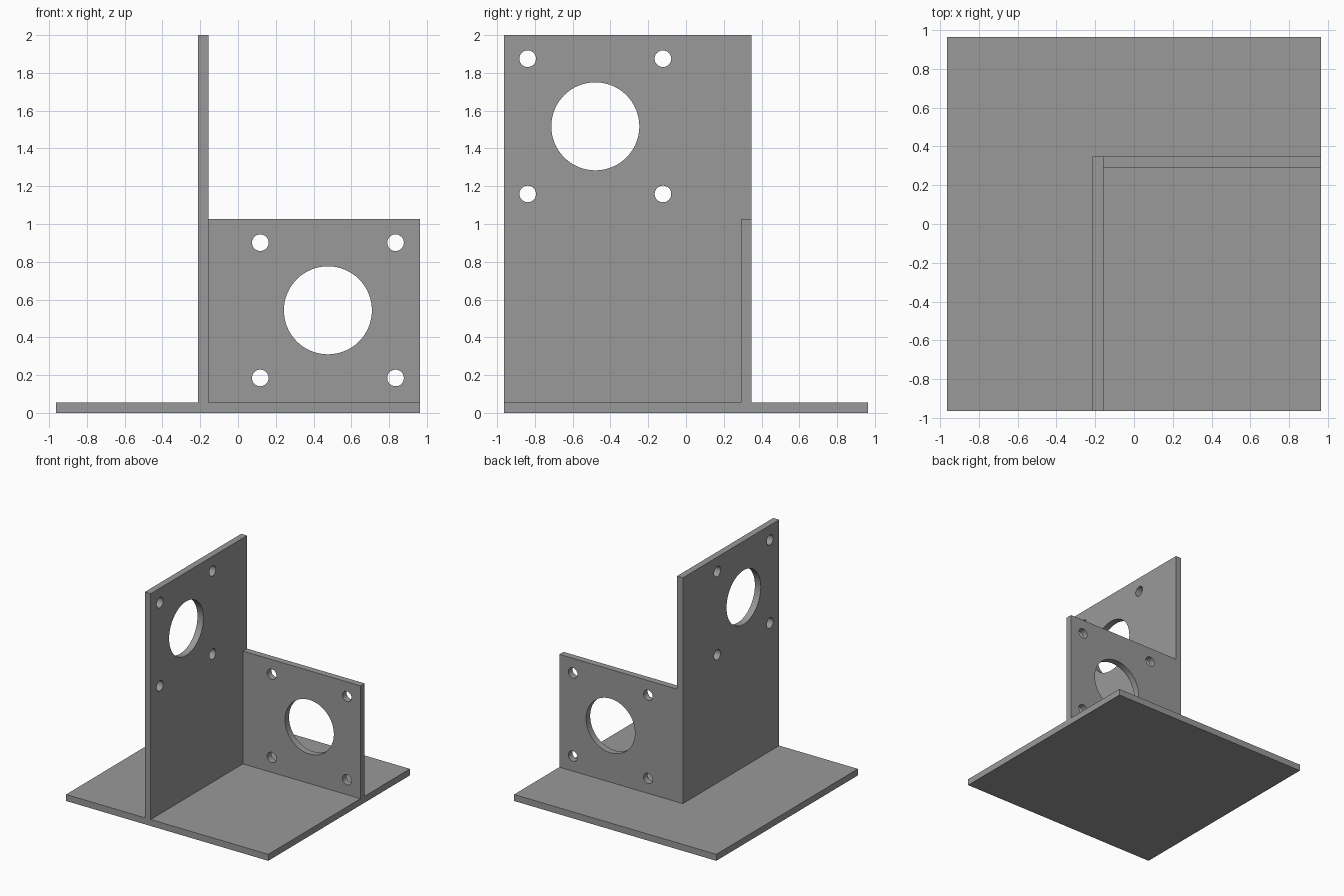
import bpy, bmesh, math
from mathutils import Matrix

if "Cube" in bpy.data.objects:
    bpy.data.objects.remove(bpy.data.objects["Cube"])

T = 0.056          # sheet thickness
H = 0.963          # half width of the base

grey = bpy.data.materials.new("plain grey")
grey.diffuse_color = (0.32, 0.32, 0.32, 1)
grey.use_nodes = True
grey.node_tree.nodes["Principled BSDF"].inputs["Base Color"].default_value = grey.diffuse_color


def circle(cu, cv, r, n):
    return [(cu + r * math.cos(2 * math.pi * i / n),
             cv + r * math.sin(2 * math.pi * i / n)) for i in range(n)]


def rect(u0, u1, v0, v1):
    return [(u0, v0), (u1, v0), (u1, v1), (u0, v1)]


def motor_holes(cu, cv):
    """Large centre bore with four screw holes around it."""
    holes = [circle(cu, cv, 0.233, 64)]
    for su in (-1, 1):
        for sv in (-1, 1):
            holes.append(circle(cu + su * 0.358, cv + sv * 0.358, 0.044, 32))
    return holes


def sheet(name, loops, matrix):
    """Flat sheet: outline plus holes, filled, thickened and placed."""
    cu = bpy.data.curves.new(name + "_profile", 'CURVE')
    cu.dimensions = '2D'
    cu.fill_mode = 'BOTH'
    cu.extrude = T / 2
    for pts in loops:
        sp = cu.splines.new('POLY')
        sp.points.add(len(pts) - 1)
        for p, (u, v) in zip(sp.points, pts):
            p.co = (u, v, 0, 1)
        sp.use_cyclic_u = True
    tmp = bpy.data.objects.new(name + "_profile", cu)
    bpy.context.collection.objects.link(tmp)
    bpy.context.view_layer.update()
    dg = bpy.context.evaluated_depsgraph_get()
    me = bpy.data.meshes.new_from_object(tmp.evaluated_get(dg))
    bpy.data.objects.remove(tmp)
    bm = bmesh.new()
    bm.from_mesh(me)
    bmesh.ops.remove_doubles(bm, verts=bm.verts, dist=1e-5)
    bmesh.ops.transform(bm, matrix=matrix, verts=bm.verts)
    bmesh.ops.recalc_face_normals(bm, faces=bm.faces)
    bm.to_mesh(me)
    bm.free()
    me.name = name
    me.materials.clear()
    me.materials.append(grey)
    ob = bpy.data.objects.new(name, me)
    bpy.context.collection.objects.link(ob)
    bpy.ops.object.select_all(action='DESELECT')
    ob.select_set(True)
    bpy.context.view_layer.objects.active = ob
    bpy.ops.object.shade_smooth_by_angle(angle=math.radians(30))
    return ob


# Square base
sheet("base_plate", [rect(-H, H, -H, H)], Matrix.Translation((0, 0, T / 2)))

# Tall side plate, profile in y-z
yz = Matrix(((0, 0, 1, -0.185), (1, 0, 0, 0), (0, 1, 0, 0), (0, 0, 0, 1)))
sheet("tall_plate", [rect(-H, 0.347, T, 2.0)] + motor_holes(-0.48, 1.517), yz)

# Low back plate, profile in x-z
xz = Matrix(((1, 0, 0, 0), (0, 0, -1, 0.319), (0, 1, 0, 0), (0, 0, 0, 1)))
sheet("low_plate", [rect(-0.157, H, T, 1.027)] + motor_holes(0.476, 0.543), xz)
